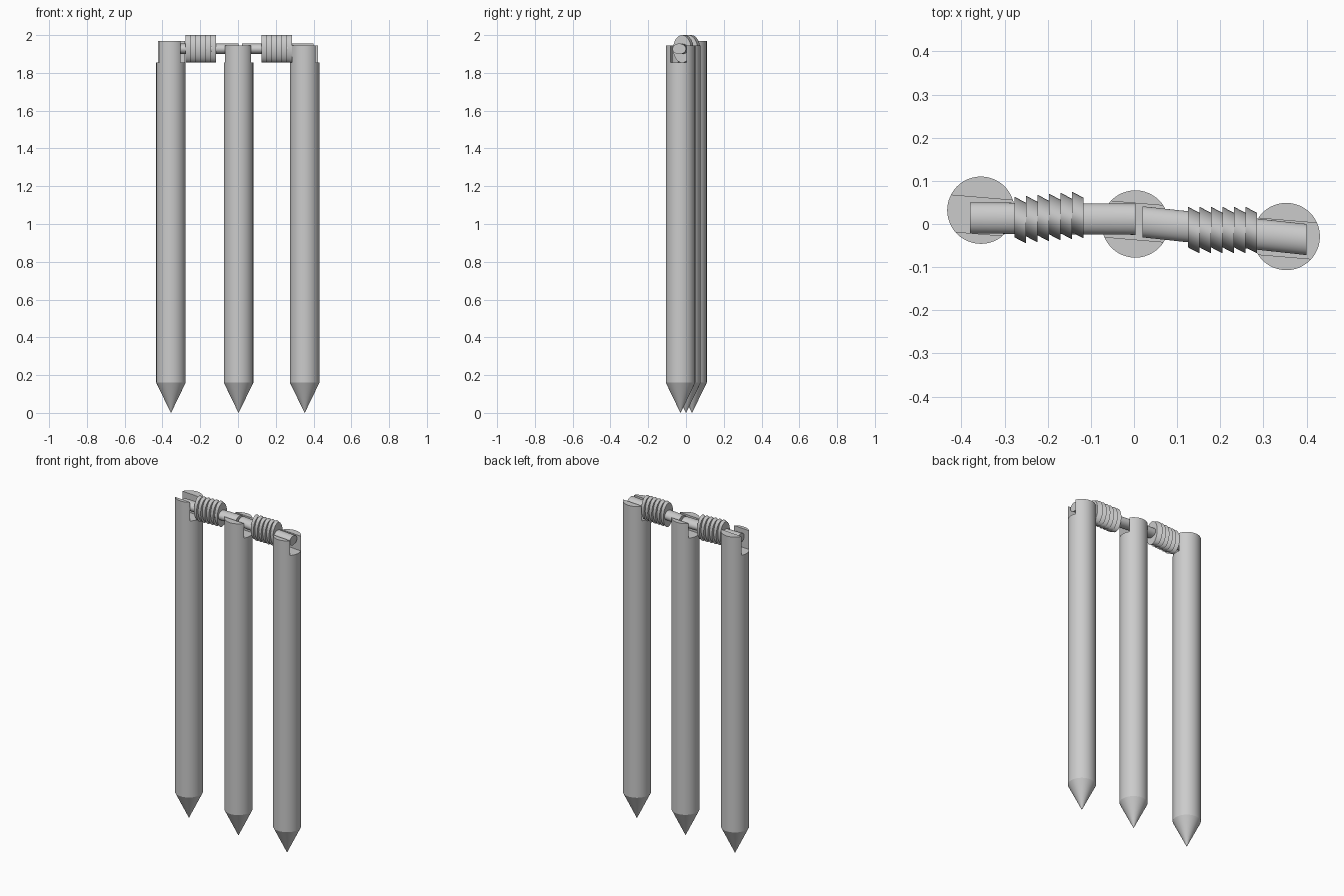
import bpy, bmesh, math
from mathutils import Vector

cube = bpy.data.objects.get("Cube")
if cube:
    bpy.data.objects.remove(cube, do_unlink=True)

grey = bpy.data.materials.new("plain grey")
grey.use_nodes = True
colour = (0.6, 0.6, 0.6, 1)
grey.diffuse_color = colour
grey.node_tree.nodes["Principled BSDF"].inputs["Base Color"].default_value = colour


def loft(name, sections, sides=32):
    """Skin a list of (centre, radii) ellipses; radii are (x, y) or (y, z) by axis."""
    bm = bmesh.new()
    rings = []
    for centre, u, v in sections:
        ring = []
        for i in range(sides):
            a = math.tau * i / sides
            ring.append(bm.verts.new(Vector(centre) + u * math.cos(a) + v * math.sin(a)))
        if rings:
            for i in range(sides):
                j = (i + 1) % sides
                bm.faces.new((rings[-1][i], rings[-1][j], ring[j], ring[i]))
        rings.append(ring)
    bm.faces.new(rings[0][::-1])
    bm.faces.new(rings[-1])
    bmesh.ops.remove_doubles(bm, verts=bm.verts, dist=1e-5)
    bmesh.ops.recalc_face_normals(bm, faces=bm.faces)
    mesh = bpy.data.meshes.new(name)
    bm.to_mesh(mesh)
    bm.free()
    mesh.materials.append(grey)
    obj = bpy.data.objects.new(name, mesh)
    bpy.context.collection.objects.link(obj)
    return obj


def select(obj):
    bpy.ops.object.select_all(action="DESELECT")
    obj.select_set(True)
    bpy.context.view_layer.objects.active = obj


def smooth(obj):
    select(obj)
    bpy.ops.object.shade_smooth_by_angle(angle=math.radians(25))


# Stumps: pointed shafts with a groove cut across the top
SLOT_FLOOR, SLOT_WIDTH = 1.855, 0.084
SLOT_TURN = math.radians(-4.8)


def stump(name, x, y, top, slot_y):
    def level(z, r):
        return (x, y, z), Vector((r, 0, 0)), Vector((0, r, 0))

    obj = loft(name, [level(0, 0.0005), level(0.16, 0.078), level(top, 0.078)], 48)
    bpy.ops.mesh.primitive_cube_add(size=1, location=(x, slot_y, SLOT_FLOOR + 0.15),
                                    rotation=(0, 0, SLOT_TURN))
    cutter = bpy.context.object
    cutter.name = "slot_cutter"
    cutter.scale = (0.4, SLOT_WIDTH, 0.3)
    cutter.hide_render = True
    cut = obj.modifiers.new("slot", "BOOLEAN")
    cut.operation = "DIFFERENCE"
    cut.solver = "EXACT"
    cut.object = cutter
    select(obj)
    bpy.ops.object.modifier_apply(modifier=cut.name)
    bpy.data.objects.remove(cutter, do_unlink=True)
    smooth(obj)


stump("right_stump", -0.355, 0.032, 1.97, 0.019)
stump("middle_stump", 0.003, 0.0, 1.945, 0.006)
stump("left_stump", 0.353, -0.029, 1.945, -0.034)

# Bails: an oval spindle carrying a barrel of slanted, stepped discs
DISCS, AXIS_Z = 6, 1.927
DISC_Y, DISC_Z, SLANT = 0.047, 0.073, 0.007


def bail(side, start, end, barrel_start, barrel_end):
    def oval(x, y, ry, rz):
        return (x, y, AXIS_Z), Vector((0, ry, 0)), Vector((0, 0, rz))

    smooth(loft(side + "_bail_spindle", [oval(*start, 0.036, 0.028), oval(*end, 0.036, 0.028)]))
    a, b = Vector(barrel_start), Vector(barrel_end)
    for i in range(DISCS):
        p, q = a.lerp(b, i / DISCS), a.lerp(b, (i + 1) / DISCS)
        mid = (p.y + q.y) / 2
        smooth(loft(f"{side}_bail_disc_{i + 1}",
                    [oval(p.x, mid + SLANT, DISC_Y, DISC_Z),
                     oval(q.x, mid - SLANT, DISC_Y, DISC_Z)]))


bail("right", (-0.38, 0.014), (0.003, 0.011), (-0.277, 0.008), (-0.117, 0.022))
bail("left", (0.02, 0.005), (0.4, -0.036), (0.125, -0.014), (0.285, -0.014))
